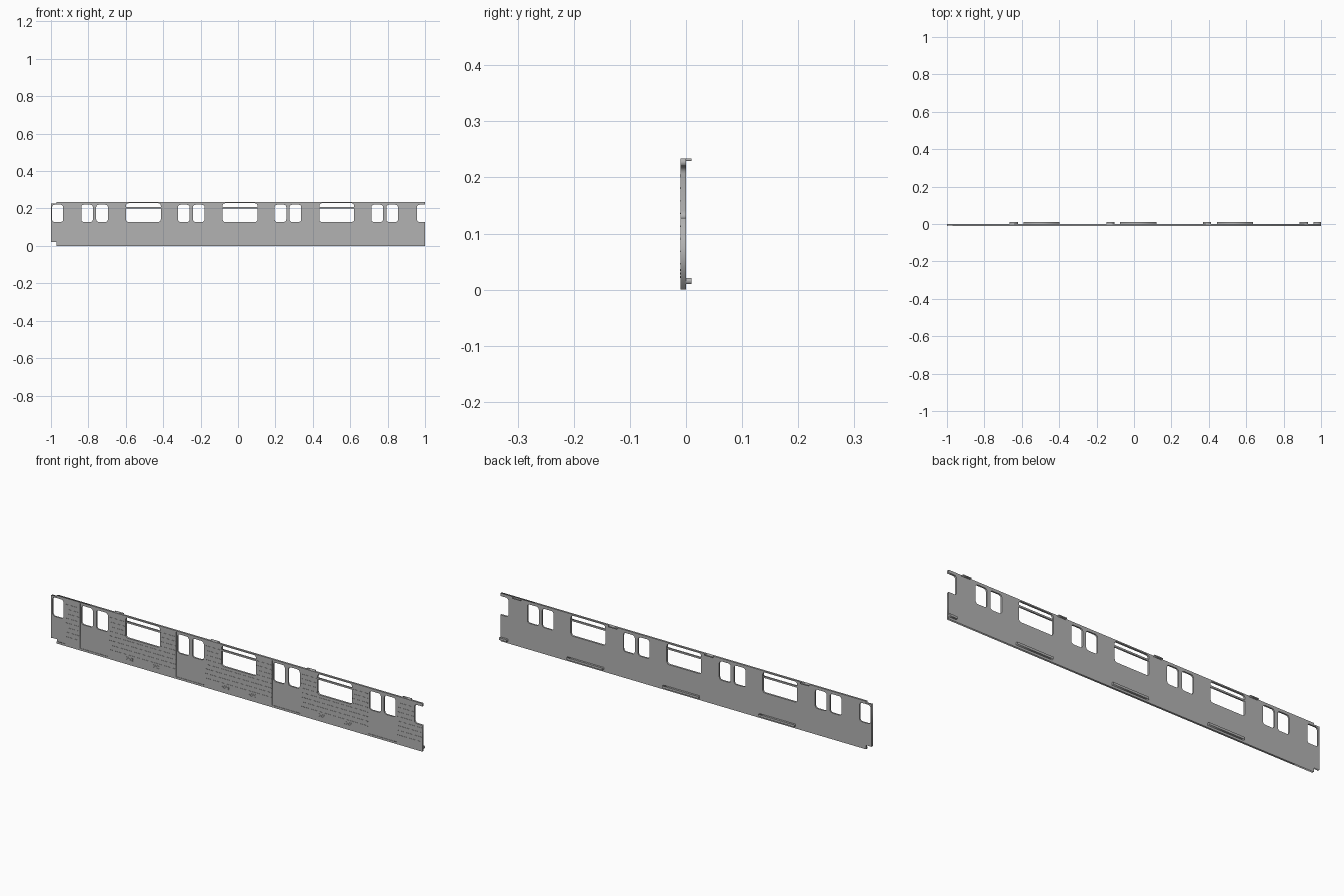
import bpy
import math

cube = bpy.data.objects.get("Cube")
if cube:
    bpy.data.objects.remove(cube, do_unlink=True)

grey = bpy.data.materials.new("body grey")
grey.use_nodes = True
COLOUR = (0.45, 0.45, 0.45, 1)
grey.diffuse_color = COLOUR
grey.node_tree.nodes["Principled BSDF"].inputs["Base Color"].default_value = COLOUR

TOP = 0.234
BACK, MID, FRONT = 0.0, -0.0075, -0.0095
SILL, HEAD = 0.128, 0.22


def rounded(x0, x1, z0, z1, r=0.013, steps=5):
    """Rounded rectangle, anticlockwise from the lower right corner."""
    pts = []
    corners = [(x1 - r, z0 + r), (x1 - r, z1 - r), (x0 + r, z1 - r), (x0 + r, z0 + r)]
    for i, (cx, cz) in enumerate(corners):
        for k in range(steps + 1):
            a = math.radians(-90 + 90 * (i + k / steps))
            pts.append((cx + r * math.cos(a), cz + r * math.sin(a)))
    return pts


def rect(x0, x1, z0, z1):
    return [(x0, z0), (x1, z0), (x1, z1), (x0, z1)]


def sheet(name, loops, y0, y1):
    """Extruded flat outline; the inner loops become holes."""
    cu = bpy.data.curves.new(name, "CURVE")
    cu.dimensions = "2D"
    cu.fill_mode = "BOTH"
    cu.extrude = abs(y1 - y0) / 2
    for loop in loops:
        sp = cu.splines.new("POLY")
        sp.points.add(len(loop) - 1)
        for p, (x, z) in zip(sp.points, loop):
            p.co = (x, z, 0, 1)
        sp.use_cyclic_u = True
    tmp = bpy.data.objects.new(name + "_outline", cu)
    bpy.context.collection.objects.link(tmp)
    bpy.context.view_layer.update()
    me = bpy.data.meshes.new_from_object(
        tmp.evaluated_get(bpy.context.evaluated_depsgraph_get()))
    bpy.data.objects.remove(tmp, do_unlink=True)
    me.materials.clear()
    me.materials.append(grey)
    ob = bpy.data.objects.new(name, me)
    ob.rotation_euler.x = math.pi / 2
    ob.location.y = (y0 + y1) / 2
    bpy.context.collection.objects.link(ob)


def box(name, x0, x1, y0, y1, z0, z1):
    sheet(name, [rect(x0, x1, z0, z1)], y0, y1)


def right_end():
    """Right edge going up, with the half window cut into the end."""
    notch = rounded(0.957, 1.1, SILL, HEAD)[12:]
    return [(1, 0), (1, SILL)] + notch[::-1] + [(1, HEAD), (1, TOP)]


doors = [-0.767 + 0.517 * i for i in range(4)]
bays = [-0.506 + 0.517 * i for i in range(3)]

# Window openings
bay_windows = [rounded(c - 0.093, c + 0.093, SILL, 0.228) for c in bays]
door_windows = [rounded(c + s * 0.04 - 0.031, c + s * 0.04 + 0.031, SILL, HEAD)
                for c in doors for s in (-1, 1)]
end_window = rounded(-0.994, -0.935, SILL, HEAD)

# Wall with a stepped left end
left_end = [(-0.97, TOP), (-0.97, 0.227), (-1, 0.227), (-1, 0.02), (-0.97, 0.02), (-0.97, 0)]
sheet("side_wall", [right_end() + left_end, end_window] + bay_windows + door_windows, MID, BACK)

# Outer skin leaving the doors recessed
skin_left = [(-0.97, TOP), (-0.97, 0.228), (-0.925, 0.228), (-0.925, 0.01),
             (-0.97, 0.01), (-0.97, 0)]
door_holes = [rect(c - 0.077, c + 0.077, 0.01, 0.228) for c in doors]
sheet("outer_skin", [right_end() + skin_left] + bay_windows + door_holes, FRONT, MID)

# Raised frame at the left end
box("end_post", -1, -0.996, FRONT, MID, 0.02, 0.227)

# Crossbars in the wide windows
for c in bays:
    box("window_crossbar", c - 0.094, c + 0.094, -0.008, -0.001, 0.2, 0.208)

# Ribs on the skin, broken at the windows
spans = [(-0.92, -0.85)] + [(c - 0.178, c + 0.178) for c in bays] + [(0.867, 0.998)]
for i in range(8):
    z = 0.046 + 0.0225 * i
    for j, (a, b) in enumerate(spans):
        parts = [(a, b)]
        if z > SILL:
            if j == 4:
                parts = [(a, 0.955)]
            elif j > 0:
                c = bays[j - 1]
                parts = [(a, c - 0.096), (c + 0.096, b)]
        for p, q in parts:
            box("rib", p, q, -0.0105, FRONT, z - 0.0015, z + 0.0015)

# Small louvred vents low on the skin
for c in bays:
    for s in (-1, 1):
        x = c + s * 0.072
        for k in range(3):
            z = 0.021 + 0.006 * k
            box("vent_slat", x - 0.018, x + 0.018, -0.0105, FRONT, z, z + 0.0035)

# Mounting tabs on the inside: long at the floor, short at the roof
for c in bays:
    box("floor_tab", c + 0.012 - 0.097, c + 0.012 + 0.097, BACK, 0.0098, 0.01, 0.021)
box("floor_tab_end", 0.96, 1, BACK, 0.0098, 0.01, 0.021)
for i in range(4):
    x = -0.643 + 0.517 * i
    box("roof_tab", x - 0.022, x + 0.022, BACK, 0.0098, 0.229, TOP)
